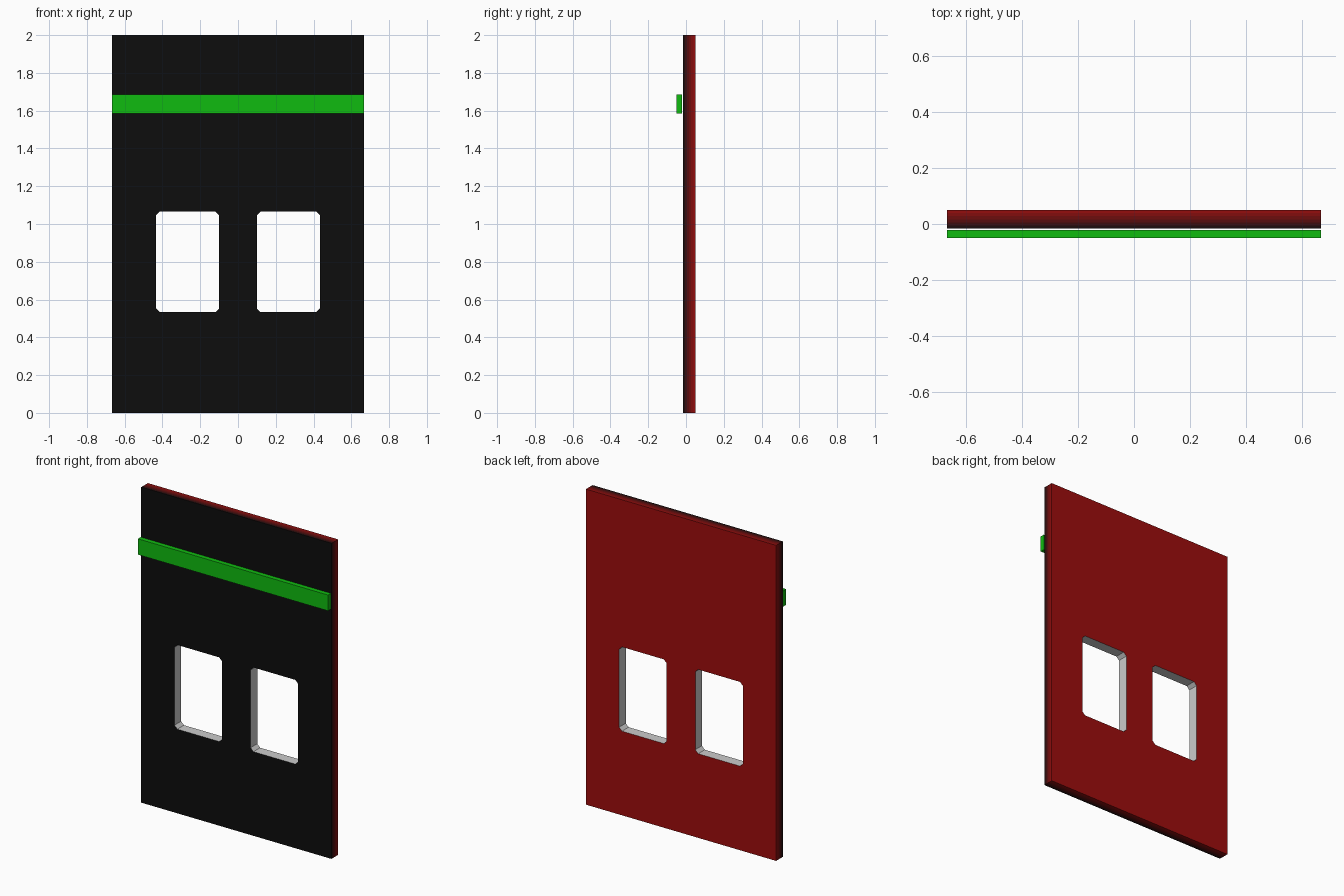
import bpy, bmesh

if "Cube" in bpy.data.objects:
    bpy.data.objects.remove(bpy.data.objects["Cube"])

BANDS = 6
Y_FRONT, Y_BACK = -0.0167, 0.05


def material(name, rgb):
    m = bpy.data.materials.new(name)
    m.diffuse_color = (*rgb, 1)
    m.use_nodes = True
    m.node_tree.nodes["Principled BSDF"].inputs["Base Color"].default_value = m.diffuse_color
    return m


def finish(bm, name, mats):
    bmesh.ops.recalc_face_normals(bm, faces=bm.faces[:])
    me = bpy.data.meshes.new(name)
    bm.to_mesh(me)
    bm.free()
    for m in mats:
        me.materials.append(m)
    ob = bpy.data.objects.new(name, me)
    bpy.context.collection.objects.link(ob)
    return ob


def outline(x0, x1, z0, z1, c=0.0):
    # rectangle, optionally with clipped corners
    if c == 0:
        return [(x0, z0), (x1, z0), (x1, z1), (x0, z1)]
    return [(x0 + c, z0), (x1 - c, z0), (x1, z0 + c), (x1, z1 - c),
            (x1 - c, z1), (x0 + c, z1), (x0, z1 - c), (x0, z0 + c)]


def walls(bm, pts, steps, mat_of):
    # sweep an outline front to back; return the front and back edge loops
    rings = []
    for i in range(steps + 1):
        y = Y_FRONT + (Y_BACK - Y_FRONT) * i / steps
        rings.append([bm.verts.new((x, y, z)) for x, z in pts])
    n = len(pts)
    for i in range(steps):
        a, b = rings[i], rings[i + 1]
        for k in range(n):
            j = (k + 1) % n
            bm.faces.new((a[k], a[j], b[j], b[k])).material_index = mat_of(i)
    return [[bm.edges.get((r[k], r[(k + 1) % n])) for k in range(n)]
            for r in (rings[0], rings[-1])]


# panel: black front fading to red back, two clipped-corner openings in grey
bm = bmesh.new()
loops = [walls(bm, outline(-0.667, 0.667, 0, 2), BANDS, lambda i: i + 1)]
for x0, x1 in ((-0.434, -0.1), (0.1, 0.434)):
    loops.append(walls(bm, outline(x0, x1, 0.533, 1.067, 0.02), 1,
                       lambda i: BANDS + 2))
for side, index in ((0, 0), (1, BANDS + 1)):
    edges = [e for loop in loops for e in loop[side]]
    res = bmesh.ops.triangle_fill(bm, edges=edges, use_beauty=True,
                                  normal=(0, -1 if side == 0 else 1, 0))
    for g in res["geom"]:
        if isinstance(g, bmesh.types.BMFace):
            g.material_index = index

BLACK, RED = (0.004, 0.004, 0.004), (0.34, 0.004, 0.004)
mats = [material("black", BLACK)]
for i in range(BANDS):
    t = ((i + 0.5) / BANDS) ** 1.5
    mats.append(material(f"edge_fade_{i}",
                         [b + (r - b) * t for b, r in zip(BLACK, RED)]))
mats += [material("red", RED), material("opening_grey", (0.6, 0.6, 0.6))]
finish(bm, "panel", mats)

# green bar floating just ahead of the front face
bm = bmesh.new()
bmesh.ops.create_cube(bm, size=1)
for v in bm.verts:
    v.co = (v.co.x * 1.334, v.co.y * 0.029 - 0.0355, v.co.z * 0.1 + 1.635)
finish(bm, "front_bar", [material("green", (0.005, 0.5, 0.005))])
